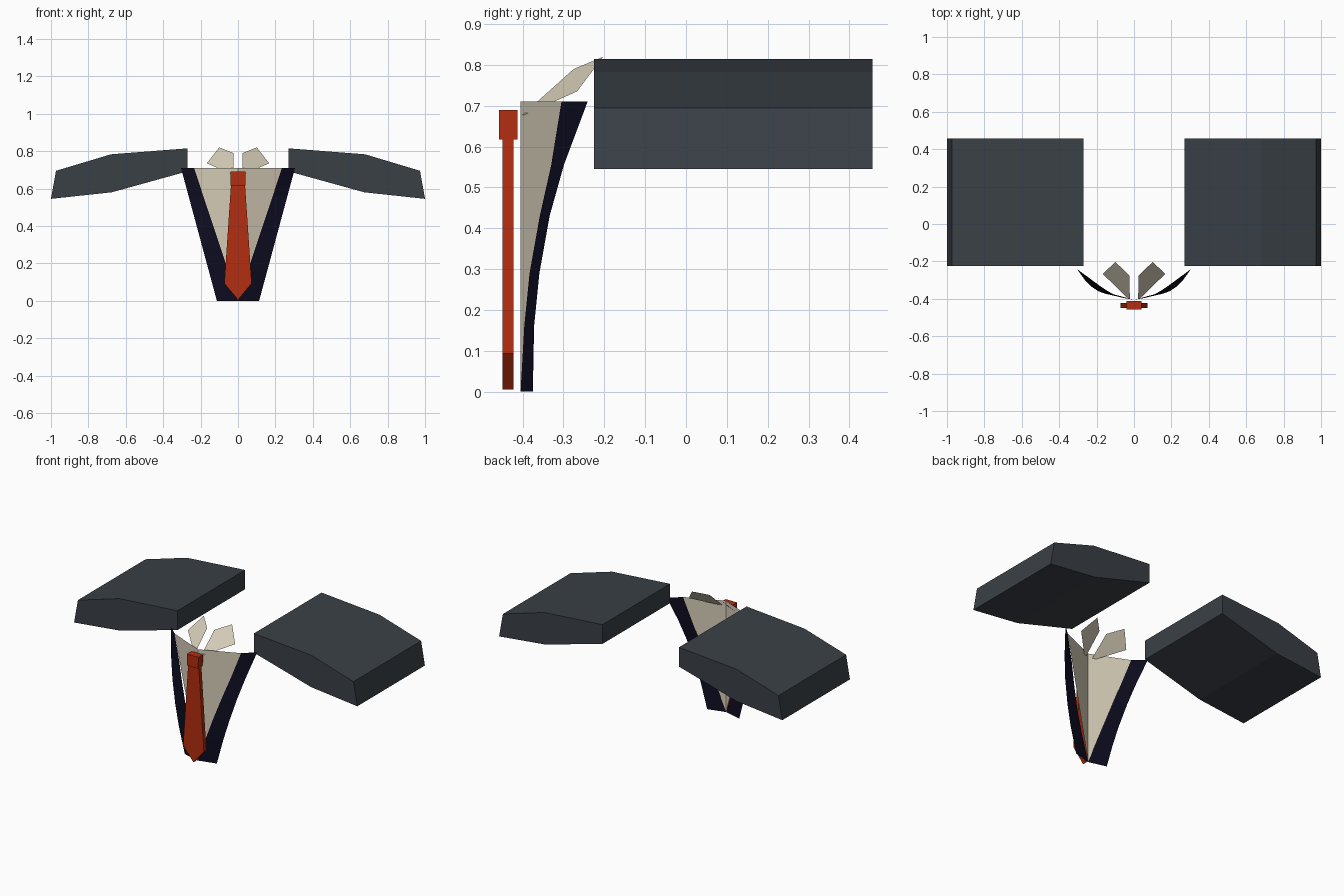
import bpy, bmesh

if "Cube" in bpy.data.objects:
    bpy.data.objects.remove(bpy.data.objects["Cube"])


def material(name, rgb):
    m = bpy.data.materials.new(name)
    m.diffuse_color = (*rgb, 1)
    m.use_nodes = True
    m.node_tree.nodes["Principled BSDF"].inputs["Base Color"].default_value = m.diffuse_color
    return m


SLATE = material("slate grey", (0.042, 0.051, 0.062))
CREAM = material("cream", (0.66, 0.60, 0.47))
NAVY = material("dark navy", (0.0040, 0.0036, 0.014))
RED = material("rust red", (0.456, 0.027, 0.005))


def make(name, verts, faces, mat, mirror=False, closed=False):
    """Mesh from points, optionally mirrored across x = 0."""
    bm = bmesh.new()
    vs = [bm.verts.new(v) for v in verts]
    for f in faces:
        bm.faces.new([vs[i] for i in f])
    if closed:
        bmesh.ops.recalc_face_normals(bm, faces=bm.faces)
    me = bpy.data.meshes.new(name)
    bm.to_mesh(me)
    bm.free()
    me.materials.append(mat)
    ob = bpy.data.objects.new(name, me)
    bpy.context.collection.objects.link(ob)
    if mirror:
        mod = ob.modifiers.new("mirror", 'MIRROR')
        mod.use_mirror_merge = False
    return ob


def prism(name, profile, y0, y1, mat, mirror=False):
    """Extrude an xz outline along y."""
    n = len(profile)
    verts = [(x, y, z) for y in (y0, y1) for x, z in profile]
    faces = [tuple(range(n)), tuple(range(2 * n - 1, n - 1, -1))]
    faces += [(i, (i + 1) % n, (i + 1) % n + n, i + n) for i in range(n)]
    return make(name, verts, faces, mat, mirror, closed=True)


# Shoulder pads: bent slabs drooping outwards
prism("shoulder_pads",
      [(0.27, 0.815), (0.68, 0.783), (0.973, 0.695), (1.0, 0.545), (0.675, 0.58), (0.27, 0.692)],
      -0.225, 0.457, SLATE, mirror=True)

# Shirt front: a flat triangle on each side, meeting in a V
make("shirt_front", [(0, -0.405, 0), (0.235, -0.305, 0.71), (0, -0.405, 0.71)],
     [(0, 1, 2)], CREAM, mirror=True)

# Lapels: curved strips beside the shirt; rows of (z, inner y, outer y)
rows = [(0, -0.405, -0.375), (0.16, -0.396, -0.372), (0.29, -0.383, -0.359),
        (0.43, -0.358, -0.334), (0.555, -0.330, -0.299), (0.71, -0.305, -0.241)]
lapel = []
for z, yi, yo in rows:
    lapel += [(0.331 * z, yi, z), (0.113 + 0.27 * z, yo, z)]
make("lapels", lapel,
     [(2 * i, 2 * i + 1, 2 * i + 3, 2 * i + 2) for i in range(len(rows) - 1)],
     NAVY, mirror=True)

# Collar: one tilted flap on each side
make("collar_flaps",
     [(0.025, -0.275, 0.79), (0.10, -0.203, 0.82), (0.167, -0.267, 0.735),
      (0.03, -0.40, 0.676), (0.022, -0.40, 0.678)],
     [(4, 3, 2, 1, 0)], CREAM, mirror=True)

# Tie: pointed blade and square knot
prism("tie_blade", [(0, 0.005), (0.073, 0.093), (0.037, 0.63), (-0.037, 0.63), (-0.073, 0.093)],
      -0.449, -0.423, RED)
prism("tie_knot", [(-0.039, 0.617), (0.039, 0.617), (0.041, 0.69), (-0.041, 0.69)],
      -0.458, -0.412, RED)
